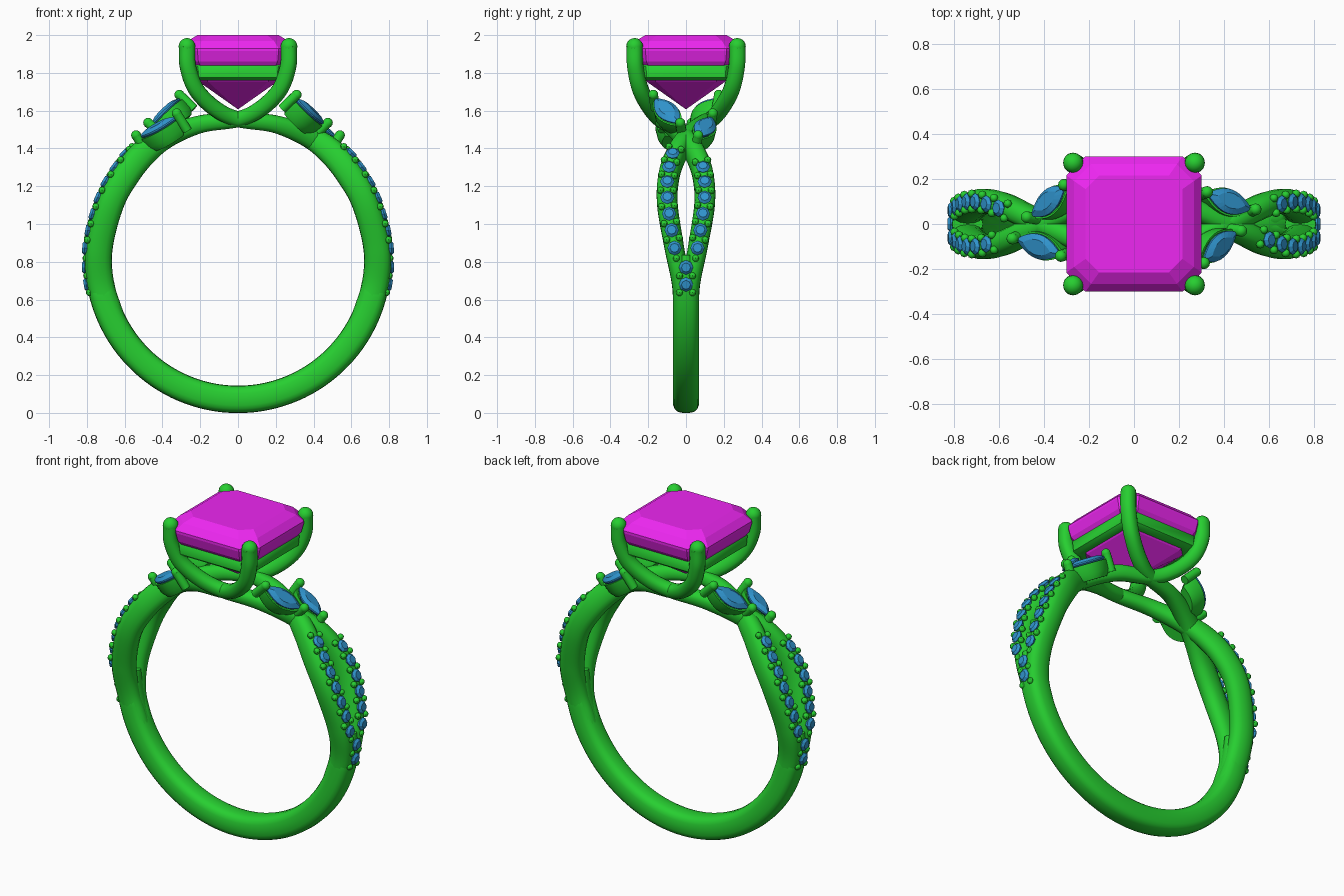
import bpy, bmesh, math
from mathutils import Vector, Matrix

if "Cube" in bpy.data.objects:
    bpy.data.objects.remove(bpy.data.objects["Cube"])

V = Vector
CZ = 0.81  # height of the finger-hole centre


def material(name, rgb):
    m = bpy.data.materials.new(name)
    m.diffuse_color = (*rgb, 1)
    m.use_nodes = True
    m.node_tree.nodes["Principled BSDF"].inputs["Base Color"].default_value = m.diffuse_color
    return m


METAL = material("green_metal", (0.02, 0.62, 0.03))
PINK = material("magenta_gem", (0.85, 0.02, 0.88))
BLUE = material("blue_gem", (0.03, 0.30, 0.62))


def loft(bm, rings):
    """Skin a list of equal-length point rings and cap both ends."""
    vs = [[bm.verts.new(p) for p in r] for r in rings]
    n = len(vs[0])
    for a, b in zip(vs, vs[1:]):
        for i in range(n):
            j = (i + 1) % n
            bm.faces.new((a[i], a[j], b[j], b[i]))
    bm.faces.new(vs[0][::-1])
    bm.faces.new(vs[-1])


def ball(bm, p, r, u=10, v=6):
    bmesh.ops.create_uvsphere(bm, u_segments=u, v_segments=v, radius=r,
                              matrix=Matrix.Translation(p))


def finish(bm, name, mat, smooth=True, twin=False):
    """Turn a bmesh into an object; twin adds the half-turn copy about z."""
    if twin:
        d = bmesh.ops.duplicate(bm, geom=bm.verts[:] + bm.edges[:] + bm.faces[:])
        vs = [g for g in d["geom"] if isinstance(g, bmesh.types.BMVert)]
        bmesh.ops.rotate(bm, verts=vs, cent=(0, 0, 0), matrix=Matrix.Rotation(math.pi, 3, 'Z'))
    bmesh.ops.recalc_face_normals(bm, faces=bm.faces)
    me = bpy.data.meshes.new(name)
    bm.to_mesh(me)
    bm.free()
    me.materials.append(mat)
    if smooth:
        for p in me.polygons:
            p.use_smooth = True
        me.set_sharp_from_angle(angle=math.radians(40))
    ob = bpy.data.objects.new(name, me)
    bpy.context.collection.objects.link(ob)
    return ob


def polar(phi, r, y=0.0):
    a = math.radians(phi)
    return V((r * math.cos(a), y, CZ + r * math.sin(a)))


def catmull(keys, steps=10):
    """Smooth (point, half width, half depth) samples through the keys."""
    k = [V((*p, a, b)) for p, a, b in keys]
    k = [2 * k[0] - k[1]] + k + [2 * k[-1] - k[-2]]
    out = []
    for i in range(1, len(k) - 2):
        p0, p1, p2, p3 = k[i - 1:i + 3]
        for s in range(steps):
            t = s / steps
            out.append(0.5 * (2 * p1 + (p2 - p0) * t + (2 * p0 - 5 * p1 + 4 * p2 - p3) * t * t
                              + (3 * p1 - p0 - 3 * p2 + p3) * t ** 3))
    out.append(k[-2])
    return [(V(q[:3]), q[3], q[4]) for q in out]


def sweep(bm, samples, power=0.85, n=16):
    """Sweep a rounded section along the samples with a transported frame."""
    pts = [s[0] for s in samples]
    nrm = pts[0] - V((0, pts[0].y, CZ))
    rings = []
    for i, (p, a, b) in enumerate(samples):
        t = (pts[min(i + 1, len(pts) - 1)] - pts[max(i - 1, 0)]).normalized()
        nrm = (nrm - t * nrm.dot(t)).normalized()
        lat = t.cross(nrm)
        ring = []
        for j in range(n):
            c, s = math.cos(2 * math.pi * j / n), math.sin(2 * math.pi * j / n)
            ring.append(p + lat * a * math.copysign(abs(c) ** power, c)
                        + nrm * b * math.copysign(abs(s) ** power, s))
        rings.append(ring)
    loft(bm, rings)


# Lower single band
bm = bmesh.new()
arc = []
for i in range(65):
    phi = -182 + 184 * i / 64
    edge = min(phi + 182, 2 - phi)
    f = min(1, 0.4 + edge / 22)
    arc.append((polar(phi, 0.7385), 0.07 * f, 0.0725 * (0.9 + 0.1 * f)))
sweep(bm, arc, 0.7, 20)
finish(bm, "lower_band", METAL)

# Split strands: leave the band, bulge, cross, then rise as the opposite prongs
strands, gems, beads = bmesh.new(), bmesh.new(), bmesh.new()
SHANK = [(-25, .738, .016, .050, .070), (-10, .738, .026, .049, .071), (5, .738, .062, .052, .072),
         (24, .738, .099, .055, .072), (38, .745, .087, .055, .073), (50, .755, .040, .053, .070),
         (61, .752, -.02, .050, .058), (75, .745, -.09, .045, .047), (90, .745, -.135, .042, .042)]
PRONG = [(-.12, -.185, 1.61), (-.22, -.24, 1.71), (-.265, -.268, 1.83), (-.27, -.272, 1.94)]


def pave_gem(p, n):
    rot = n.to_track_quat('Z', 'Y').to_matrix()
    rings = []
    for r, h in ((0.022, -0.03), (0.038, 0.004), (0.024, 0.017)):
        rings.append([p + rot @ V((r * math.cos(i * math.pi / 4), r * math.sin(i * math.pi / 4), h))
                      for i in range(8)])
    loft(gems, rings)


def bead_pair(p, lat):
    for s in (-1, 1):
        ball(beads, p + lat * 0.034 * s, 0.019, 8, 6)


for side, top in ((1, 1.37), (-1, 1.42)):
    keys = [(polar(f, r, y * side), a, b) for f, r, y, a, b in SHANK]
    keys += [(V((x, y * side, z)), .043, .043) for x, y, z in PRONG]
    samples = catmull(keys)
    sweep(strands, samples)
    ball(strands, keys[-1][0], 0.0445, 16, 10)
    # Pave stones and beads along the outer face of each strand
    travelled, count, prev = 0, 0, None
    for (p, a, b), (q, _, _) in zip(catmull(keys, 60), catmull(keys, 60)[1:]):
        n = (p - V((0, p.y, CZ))).normalized()
        o = p + n * b
        if o.z < 0.87 or o.z > top or p.x < 0.3:
            continue
        travelled += (o - prev).length if prev else 0
        prev = o
        if travelled >= count * 0.046:
            if count % 2 == 0:
                pave_gem(o, n)
            else:
                bead_pair(o - n * 0.004, (q - p).normalized().cross(n))
            count += 1

# Shared stones below the split
for phi in (-9.2, -2.8):
    n = polar(phi, 1) - V((0, 0, CZ))
    pave_gem(polar(phi, 0.81), n)
for phi in (-12.4, -6, 0.6):
    bead_pair(polar(phi, 0.805), V((0, 1 if phi < 0 else 1.5, 0)))
finish(strands, "split_strands_and_prongs", METAL, twin=True)
finish(gems, "pave_stones", BLUE, smooth=False, twin=True)
finish(beads, "pave_beads", METAL, twin=True)

# Marquise side stones in collets with a claw at each tip
stones, collets, claws = bmesh.new(), bmesh.new(), bmesh.new()


def leaf(c, ax, lat, nrm, scale, h, half):
    pts = []
    for i in range(20):
        t = i / 10
        u = 1 - 2 * t if t <= 1 else 2 * t - 3
        w = (1 - u * u) * (1 if t <= 1 else -1)
        pts.append(c + ax * u * half * scale + lat * w * 0.056 * scale + nrm * h)
    return pts


for inner, outer, hint in ((V((.325, .135, 1.565)), V((.52, .065, 1.46)), V((.45, .2, .87))),
                           (V((.305, -.165, 1.665)), V((.455, -.035, 1.53)), V((.6, -.2, .77)))):
    c = (inner + outer) / 2
    half = (inner - outer).length / 2
    ax = (inner - outer).normalized()
    nrm = (hint - ax * hint.dot(ax)).normalized()
    lat = nrm.cross(ax)
    loft(stones, [leaf(c, ax, lat, nrm, s, h, half)
                  for s, h in ((.5, -.04), (1, -.004), (1, .004), (.62, .02))])
    loft(collets, [leaf(c, ax, lat, nrm, s, h, half)
                   for s, h in ((.8, -.105), (1.06, -.07), (1.1, -.012), (.95, -.012), (.8, -.035))])
    for s in (-1, 1):
        tip = c + ax * s * (half + 0.012)
        sweep(claws, [(tip + nrm * h, .026, .026) for h in (-.09, -.03, .018)], 1, 12)
        ball(claws, tip + nrm * .018, .0265, 12, 8)
finish(stones, "marquise_stones", BLUE, smooth=False, twin=True)
finish(collets, "marquise_collets", METAL, twin=True)
finish(claws, "marquise_claws", METAL, twin=True)


def octagon(h, cut, z):
    k = h - cut
    return [V((x, y, z)) for x, y in ((h, -k), (h, k), (k, h), (-k, h), (-h, k), (-h, -k), (-k, -h), (k, -h))]


# Centre stone, step cut with clipped corners
bm = bmesh.new()
loft(bm, [octagon(h, c, z) for h, c, z in
          ((.004, .001, 1.61), (.21, .05, 1.755), (.285, .075, 1.86), (.30, .085, 1.915),
           (.30, .085, 1.93), (.265, .075, 1.97), (.215, .06, 2.0))])
finish(bm, "centre_stone", PINK, smooth=False)

# Gallery rail under the centre stone
bm = bmesh.new()
rings = [octagon(h, c, z) for h, c, z in
         ((.205, .05, 1.765), (.25, .055, 1.76), (.268, .06, 1.775), (.272, .06, 1.835),
          (.262, .06, 1.85), (.225, .05, 1.85))]
vs = [[bm.verts.new(p) for p in r] for r in rings]
for a, b in zip(vs, vs[1:] + vs[:1]):
    for i in range(8):
        j = (i + 1) % 8
        bm.faces.new((a[i], a[j], b[j], b[i]))
finish(bm, "gallery_rail", METAL)
